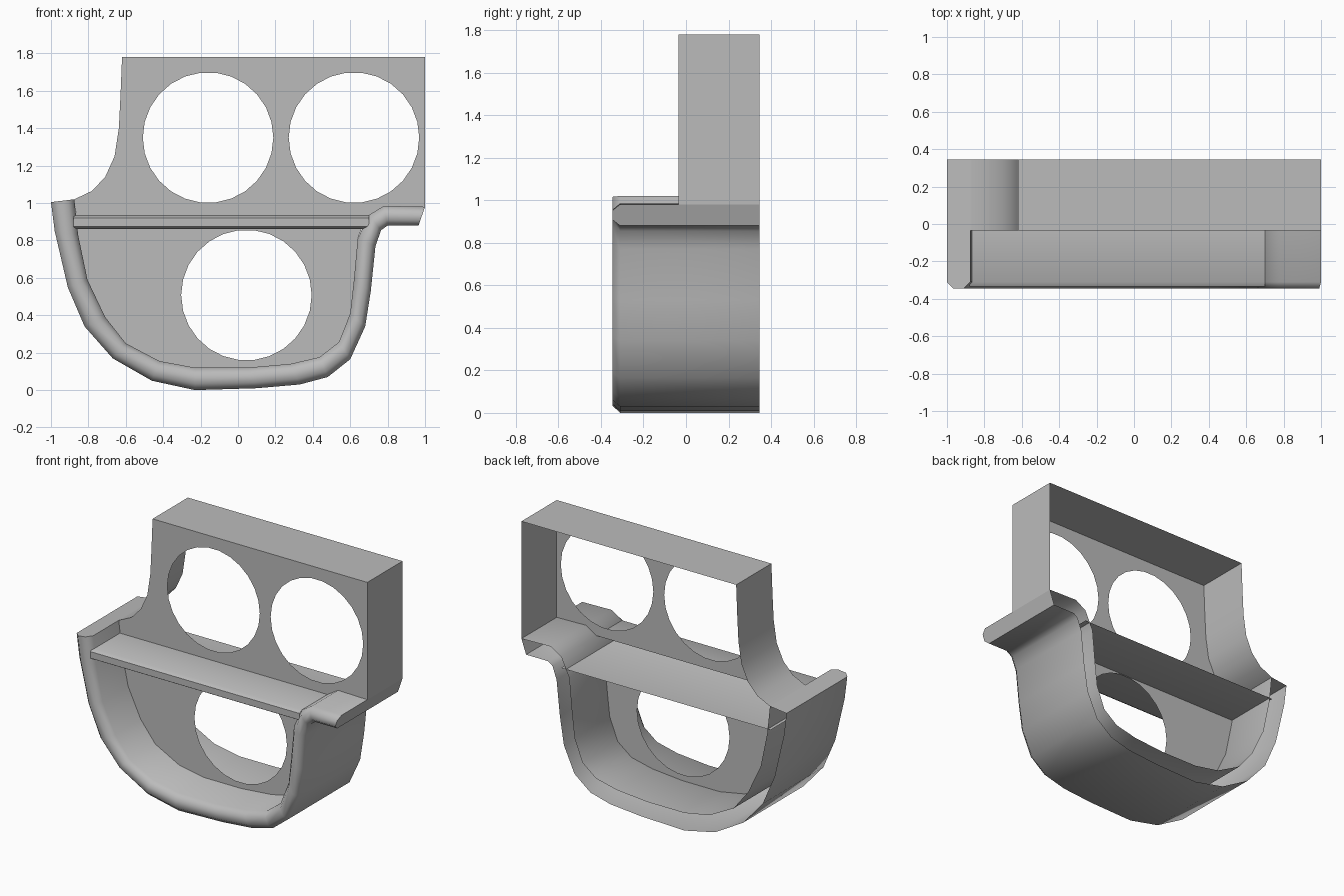
import bpy
import bmesh
from math import sin, cos, pi, radians

cube = bpy.data.objects.get("Cube")
if cube:
    bpy.data.objects.remove(cube, do_unlink=True)

grey = bpy.data.materials.new("plain grey")
grey.use_nodes = True
grey.diffuse_color = (0.5, 0.5, 0.5, 1)
grey.node_tree.nodes["Principled BSDF"].inputs["Base Color"].default_value = (0.5, 0.5, 0.5, 1)

FRONT, CHAMFER, PANEL, BACK = -0.345, -0.31, -0.035, 0.345


def finish(name, bm):
    """Turn a bmesh into a named, smooth shaded object."""
    bmesh.ops.recalc_face_normals(bm, faces=bm.faces)
    mesh = bpy.data.meshes.new(name)
    bm.to_mesh(mesh)
    bm.free()
    mesh.materials.append(grey)
    obj = bpy.data.objects.new(name, mesh)
    bpy.context.collection.objects.link(obj)
    bpy.ops.object.select_all(action='DESELECT')
    obj.select_set(True)
    bpy.context.view_layer.objects.active = obj
    bpy.ops.object.shade_smooth_by_angle(angle=radians(55))
    return obj


def loft(name, sections, caps=False):
    """Skin a row of equal open sections, optionally closing both ends."""
    bm = bmesh.new()
    rows = [[bm.verts.new(p) for p in s] for s in sections]
    for a, b in zip(rows, rows[1:]):
        for i in range(len(a) - 1):
            bm.faces.new((a[i], a[i + 1], b[i + 1], b[i]))
    if caps:
        bm.faces.new(rows[0])
        bm.faces.new(rows[-1])
    return finish(name, bm)


def plate(name, outline, holes, radius=0.349, sides=26):
    """Flat sheet facing the front with round openings."""
    bm = bmesh.new()
    loops = [outline]
    for cx, cz in holes:
        angles = [2 * pi * (i + 0.5) / sides + pi / 2 for i in range(sides)]
        loops.append([(cx + radius * cos(t), cz + radius * sin(t)) for t in angles])
    edges = []
    for loop in loops:
        verts = [bm.verts.new((x, PANEL, z)) for x, z in loop]
        edges += [bm.edges.new((verts[i - 1], verts[i])) for i in range(len(verts))]
    bmesh.ops.triangle_fill(bm, use_beauty=True, edges=edges, normal=(0, -1, 0))
    return finish(name, bm)


# Basin rim: outer and inner outline points, paired from left to right
outer = [(-1, 1.005), (-.98, .85), (-.91, .55), (-.82, .34), (-.67, .17), (-.46, .05),
         (-.23, 0), (.1, .01), (.33, .03), (.48, .07), (.6, .165), (.68, .34),
         (.71, .53), (.735, .77), (.765, .855), (.8, .88), (.965, .88)]
inner = [(-.875, 1.02), (-.855, .83), (-.805, .59), (-.71, .39), (-.6, .25), (-.42, .155),
         (-.23, .12), (.05, .12), (.28, .14), (.436, .176), (.54, .257), (.6, .41),
         (.62, .59), (.64, .81), (.7, .936), (.78, .985), (1, .98)]


def rim_section(o, n):
    def at(t, y):
        return (o[0] + (n[0] - o[0]) * t, y, o[1] + (n[1] - o[1]) * t)
    return [at(0, BACK), at(0, CHAMFER), at(.28, FRONT),
            at(.72, FRONT), at(1, CHAMFER), at(1, BACK)]


loft("basin_rim", [rim_section(o, n) for o, n in zip(outer, inner)], caps=True)

# Hood wall around the upper panel, open at the back
flare = [inner[0], (-.78, 1.065), (-.71, 1.14), (-.66, 1.25), (-.637, 1.4),
         (-.628, 1.58), (-.62, 1.78)]
hood = flare + [(1, 1.78), inner[-1]]
loft("hood_wall", [[(x, PANEL, z), (x, BACK, z)] for x, z in hood])

# Upper panel with two round openings
SHELF_LOW, SHELF_TOP = .86, .935
plate("upper_panel", hood + [inner[-2], (.7, SHELF_TOP), (-.865, SHELF_TOP)],
      [(-.16, 1.35), (.62, 1.35)])

# Lower panel with one round opening
plate("lower_panel", [(-.858, SHELF_LOW)] + inner[1:14] + [(.66, SHELF_LOW)],
      [(.045, .508)])

# Shelf with a rounded front edge
shelf = [(BACK, SHELF_LOW), (CHAMFER, SHELF_LOW), (-.335, .875), (-.335, .92),
         (CHAMFER, SHELF_TOP), (PANEL, SHELF_TOP)]
loft("shelf", [[(x, y, z) for y, z in shelf] for x in (-.88, .7)])
